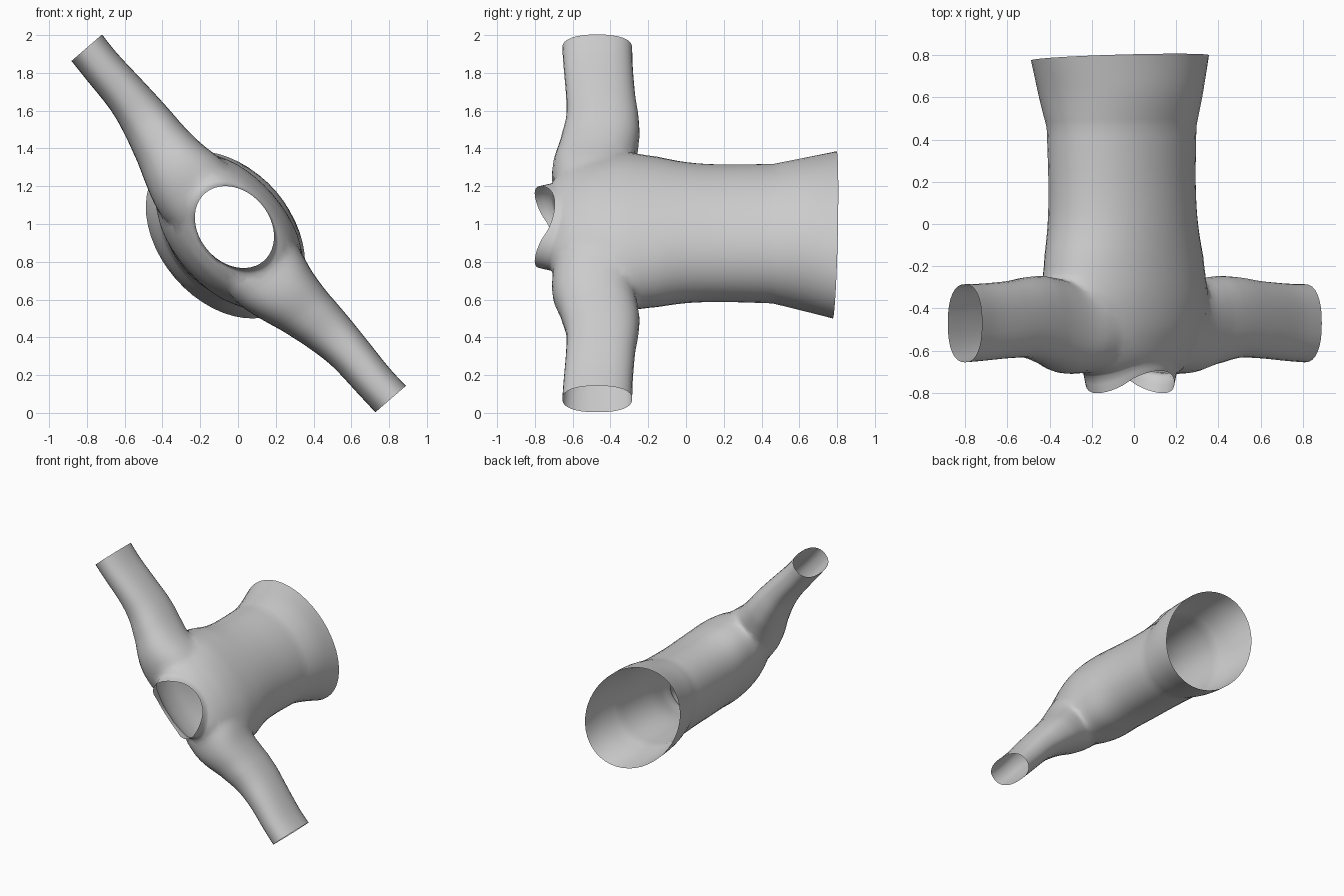
import bpy, bmesh, math
from mathutils import Vector

if "Cube" in bpy.data.objects:
    bpy.data.objects.remove(bpy.data.objects["Cube"])

# Garment frame: U runs along the sleeves, V through the chest, Y neck to hem
U = Vector((-0.654, 0, 0.756))
V = Vector((0.756, 0, 0.654))
ORIGIN = Vector((0, 0, 1))


def place(u, v, y):
    return ORIGIN + U * u + V * v + Vector((0, y, 0))


def spow(w, p):
    return math.copysign(abs(w) ** p, w)


def refine(rows, steps):
    """Catmull-Rom interpolation between section rows."""
    out = []
    for i in range(len(rows) - 1):
        p0, p1, p2, p3 = (rows[max(0, min(len(rows) - 1, i + k))] for k in (-1, 0, 1, 2))
        for s in range(steps):
            t = s / steps
            out.append([0.5 * (2 * b + (c - a) * t + (2 * a - 5 * b + 4 * c - d) * t * t
                               + (3 * b - a - 3 * c + d) * t ** 3)
                        for a, b, c, d in zip(p0, p1, p2, p3)])
    return out + [list(rows[-1])]


def tube(name, rows, point, n):
    """Closed loft with fan caps; returns the object and the two cap centres."""
    bm = bmesh.new()
    rings = [[bm.verts.new(point(r, 2 * math.pi * k / n)) for k in range(n)] for r in rows]
    for a, b in zip(rings, rings[1:]):
        for k in range(n):
            bm.faces.new((a[k], a[(k + 1) % n], b[(k + 1) % n], b[k]))
    centres = []
    for ring in (rings[0], rings[-1]):
        c = bm.verts.new(sum((v.co for v in ring), Vector()) / n)
        centres.append(c.co.copy())
        for k in range(n):
            bm.faces.new((ring[k], ring[(k + 1) % n], c))
    bmesh.ops.recalc_face_normals(bm, faces=bm.faces)
    mesh = bpy.data.meshes.new(name)
    bm.to_mesh(mesh)
    bm.free()
    ob = bpy.data.objects.new(name, mesh)
    bpy.context.collection.objects.link(ob)
    return ob, centres


# Torso sections: y, half width, half depth, depth centre, saddle, tilt
lower = [(0.787, 0.50, 0.352, -0.088, 0, 0.055), (0.62, 0.445, 0.345, -0.082, 0, 0.04),
         (0.46, 0.41, 0.308, -0.078, 0, 0.02)]
upper = [(0.46, 0.41, 0.308, -0.078, 0, 0.02), (0.2, 0.406, 0.30, -0.075, 0, 0),
         (0.0, 0.42, 0.30, -0.07, 0, 0), (-0.2, 0.47, 0.30, -0.062, 0, 0),
         (-0.35, 0.495, 0.302, -0.06, 0, 0), (-0.48, 0.46, 0.285, -0.055, 0, 0),
         (-0.58, 0.425, 0.25, -0.047, -0.005, 0), (-0.65, 0.35, 0.216, -0.035, -0.022, 0),
         (-0.69, 0.26, 0.19, -0.025, -0.032, 0)]
collar = [(-0.69, 0.26, 0.19, -0.025, -0.032, 0), (-0.748, 0.237, 0.187, -0.025, -0.053, 0)]


def torso_point(r, t):
    y, a, b, c, saddle, tilt = r
    v = b * math.sin(t)
    return place(a * math.cos(t), c + v, y + saddle * spow(math.cos(2 * t), 0.8) + tilt * v)


torso_rows = refine(lower, 4)[:-1] + refine(upper, 4)[:-1] + refine(collar, 2)
torso, torso_caps = tube("sweater", torso_rows, torso_point, 48)

# Sleeve sections: u, y centre, half height, depth centre, half thickness
half = [(1.23, -0.47, 0.185, 0.005, 0.107), (1.1, -0.465, 0.183, 0.0, 0.107),
        (0.9, -0.452, 0.183, 0.0, 0.115), (0.75, -0.443, 0.192, -0.012, 0.132),
        (0.6, -0.457, 0.21, -0.033, 0.155), (0.45, -0.487, 0.222, -0.055, 0.188),
        (0.3, -0.492, 0.215, -0.06, 0.22), (0.1, -0.48, 0.19, -0.06, 0.2)]
mirrored = [(-r[0],) + r[1:] for r in reversed(half)]


def sleeve_point(r, t):
    u, cy, hy, cv, hv = r
    return place(u, cv + hv * spow(math.sin(t), 0.85), cy + hy * spow(math.cos(t), 0.85))


sleeves, sleeve_caps = tube("sleeves_helper", refine(half + mirrored, 4), sleeve_point, 32)
sleeves.hide_render = True

# Join torso and sleeves into one outer skin
mod = torso.modifiers.new("join", "BOOLEAN")
mod.operation, mod.solver, mod.object = "UNION", "EXACT", sleeves
joined = bpy.data.meshes.new_from_object(torso.evaluated_get(bpy.context.evaluated_depsgraph_get()))
torso.modifiers.clear()
torso.data = joined
bpy.data.objects.remove(sleeves)

# Open the hem, neck and cuffs, then blend the shoulder seams
bm = bmesh.new()
bm.from_mesh(joined)
caps = torso_caps + sleeve_caps
bmesh.ops.delete(bm, geom=[v for v in bm.verts if any((v.co - c).length < 0.002 for c in caps)],
                 context="VERTS")
bmesh.ops.remove_doubles(bm, verts=bm.verts, dist=0.01)
seam = [v for v in bm.verts if 0.26 < abs((v.co - ORIGIN).dot(U)) < 0.62
        and -0.74 < v.co.y < -0.2 and not v.is_boundary]
for _ in range(3):
    bmesh.ops.smooth_vert(bm, verts=seam, factor=0.5, use_axis_x=True, use_axis_y=True, use_axis_z=True)
bm.to_mesh(joined)
bm.free()

bpy.context.view_layer.objects.active = torso
torso.select_set(True)
bpy.ops.object.shade_smooth_by_angle(angle=math.radians(50))
